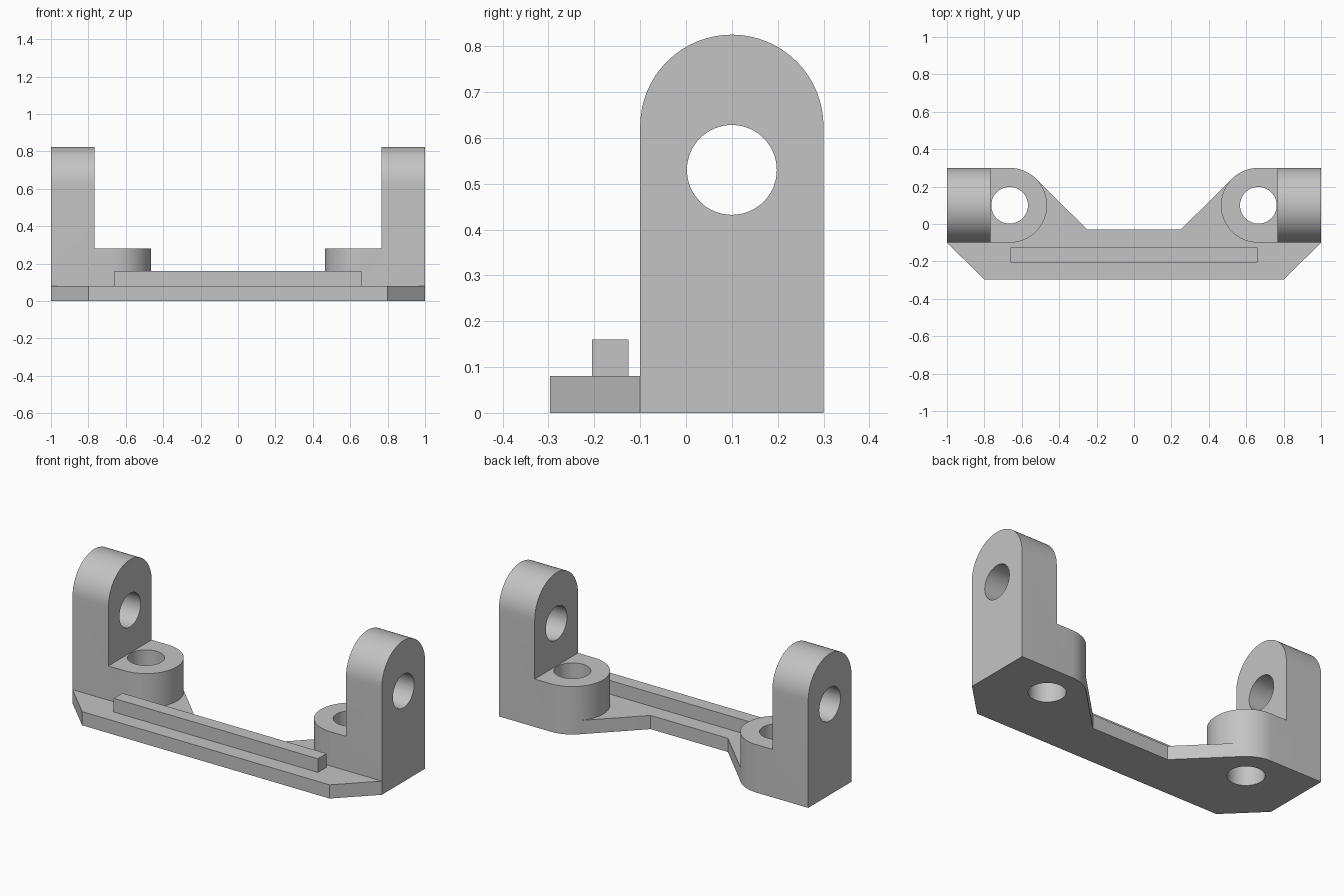
import bpy
import bmesh
from math import cos, sin, pi, radians
from mathutils import Vector

cube = bpy.data.objects.get("Cube")
if cube:
    bpy.data.objects.remove(cube)

grey = bpy.data.materials.new("light grey")
grey.use_nodes = True
COLOUR = (0.55, 0.55, 0.55, 1)
grey.diffuse_color = COLOUR
grey.node_tree.nodes["Principled BSDF"].inputs["Base Color"].default_value = COLOUR

SIDES = 64
PLATE_H, PAD_H, ARCH_Z = 0.08, 0.28, 0.625
PAD_X, MID_Y, RADIUS = 0.665, 0.1, 0.2


def arc(cx, cy, r, start, end, steps):
    """Points along an arc, angles in degrees."""
    angles = [radians(start + (end - start) * i / steps) for i in range(steps + 1)]
    return [(cx + r * cos(a), cy + r * sin(a)) for a in angles]


def prism(name, profile, low, high, axis="Z"):
    """Extrude a profile along Z, or a (y, z) profile along X."""
    place = (lambda u, v, w: (u, v, w)) if axis == "Z" else (lambda u, v, w: (w, u, v))
    bm = bmesh.new()
    face = bm.faces.new([bm.verts.new(place(u, v, low)) for u, v in profile])
    new = bmesh.ops.extrude_face_region(bm, geom=[face])["geom"]
    shift = Vector(place(0, 0, high - low))
    bmesh.ops.translate(bm, verts=[g for g in new if isinstance(g, bmesh.types.BMVert)], vec=shift)
    bmesh.ops.recalc_face_normals(bm, faces=bm.faces)
    mesh = bpy.data.meshes.new(name)
    bm.to_mesh(mesh)
    bm.free()
    mesh.materials.append(grey)
    obj = bpy.data.objects.new(name, mesh)
    bpy.context.collection.objects.link(obj)
    return obj


def combine(target, tool, operation):
    """Apply a boolean and discard the tool."""
    mod = target.modifiers.new(operation.title(), "BOOLEAN")
    mod.operation, mod.solver, mod.object = operation, "EXACT", tool
    bpy.context.view_layer.objects.active = target
    bpy.ops.object.modifier_apply(modifier=mod.name)
    bpy.data.objects.remove(tool)


# Base plate: half outline, mirrored across x = 0
tangent = RADIUS * cos(pi / 4)
half = [(0.8, -0.297), (1, -0.1), (1, MID_Y), (PAD_X, MID_Y),
        (PAD_X - tangent, MID_Y + tangent), (0.25, -0.03)]
bracket = prism("bracket", half + [(-x, y) for x, y in reversed(half)], 0, PLATE_H)

# Raised locating rib
rib = prism("rib", [(-0.66, -0.205), (0.66, -0.205), (0.66, -0.125), (-0.66, -0.125)], 0.04, 0.16)
combine(bracket, rib, "UNION")

for side in (-1, 1):
    # Rounded screw pad
    nose = [(-x, y) for x, y in arc(-PAD_X, MID_Y, RADIUS, -90, 90, SIDES // 2)]
    outline = [(1, MID_Y - RADIUS)] + nose + [(1, MID_Y + RADIUS)]
    pad = prism("pad", [(side * x, y) for x, y in outline], 0, PAD_H)
    combine(bracket, pad, "UNION")

    # Arched upright
    arch = arc(MID_Y, ARCH_Z, RADIUS, 0, 180, SIDES // 2)
    profile = [(MID_Y - RADIUS, 0), (MID_Y + RADIUS, 0)] + arch
    upright = prism("upright", profile, *sorted((side * 0.768, side)), axis="X")
    combine(bracket, upright, "UNION")

    # Vertical screw hole and horizontal pivot hole
    ring = arc(side * PAD_X, MID_Y, 0.098, 0, 360, SIDES)[:-1]
    combine(bracket, prism("screw_hole", ring, -0.1, 0.4), "DIFFERENCE")
    ring = arc(MID_Y, 0.53, 0.098, 0, 360, SIDES)[:-1]
    bore = prism("pivot_hole", ring, *sorted((side * 0.7, side * 1.1)), axis="X")
    combine(bracket, bore, "DIFFERENCE")

# Merge coplanar faces and shade
bm = bmesh.new()
bm.from_mesh(bracket.data)
bmesh.ops.remove_doubles(bm, verts=bm.verts, dist=0.0001)
bmesh.ops.dissolve_limit(bm, angle_limit=radians(0.5), verts=bm.verts, edges=bm.edges)
bm.to_mesh(bracket.data)
bm.free()
bpy.ops.object.select_all(action="DESELECT")
bracket.select_set(True)
bpy.context.view_layer.objects.active = bracket
bpy.ops.object.shade_smooth_by_angle(angle=radians(30))
